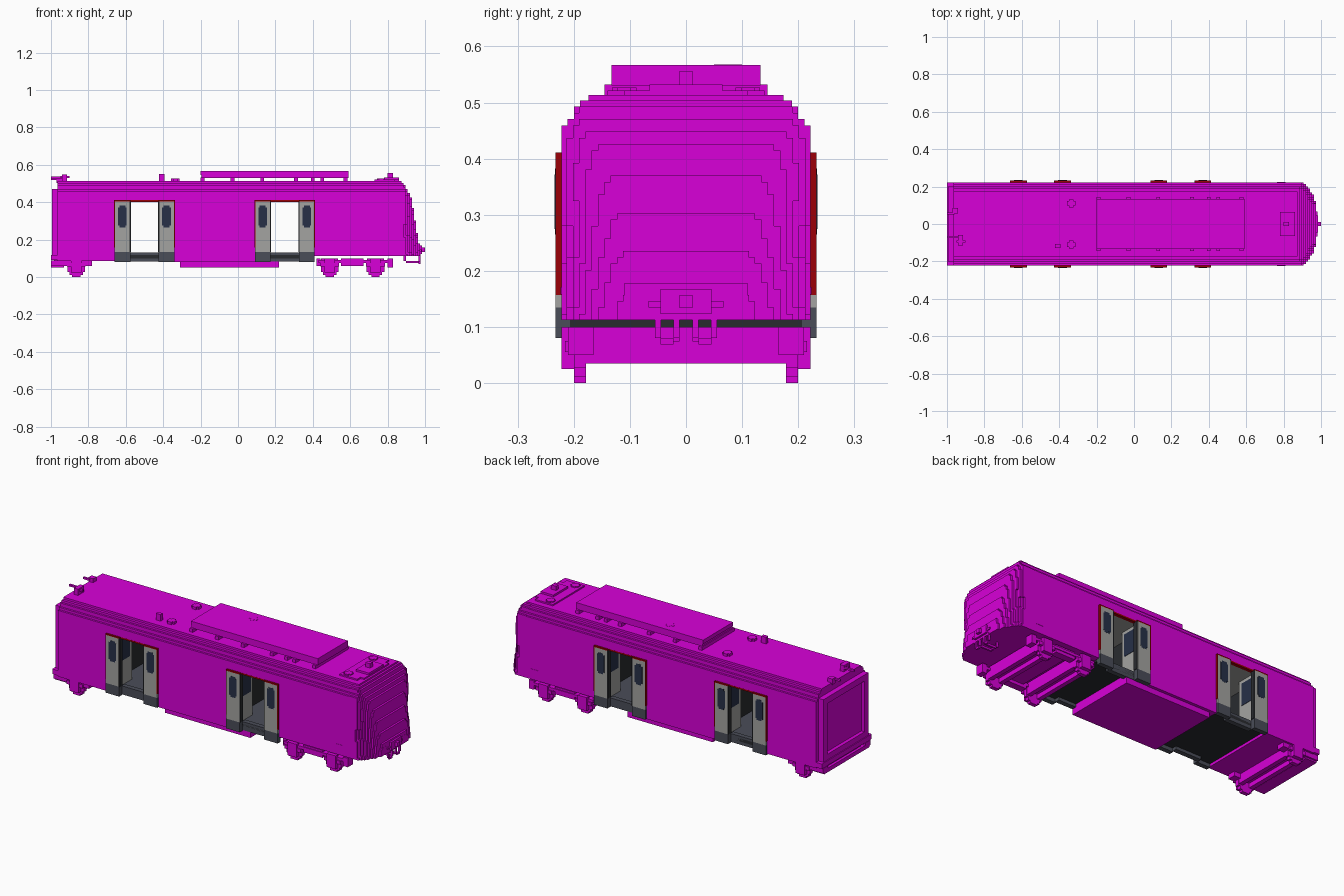
import bpy, bmesh
from mathutils import Vector

cube = bpy.data.objects.get("Cube")
if cube:
    bpy.data.objects.remove(cube, do_unlink=True)


def material(name, rgb):
    m = bpy.data.materials.new(name)
    m.use_nodes = True
    m.diffuse_color = (*rgb, 1)
    b = next(n for n in m.node_tree.nodes if n.type == 'BSDF_PRINCIPLED')
    b.inputs["Base Color"].default_value = (*rgb, 1)
    b.inputs["Roughness"].default_value = 0.8
    return m


MAGENTA = material("magenta", (0.69, 0.0, 0.69))
GREY = material("door grey", (0.37, 0.37, 0.355))
SLATE = material("slate", (0.068, 0.074, 0.098))
CHARCOAL = material("charcoal", (0.022, 0.024, 0.028))
NAVY = material("window navy", (0.02, 0.03, 0.064))
RED = material("dark red", (0.33, 0.0, 0.002))


def finish(name, bm, mat):
    bmesh.ops.recalc_face_normals(bm, faces=bm.faces)
    me = bpy.data.meshes.new(name)
    bm.to_mesh(me)
    bm.free()
    me.materials.append(mat)
    ob = bpy.data.objects.new(name, me)
    bpy.context.collection.objects.link(ob)
    return ob


def boxes(name, mat, items, mirror=False):
    """One object from boxes (x0, x1, y0, y1, z0, z1), optionally mirrored in y."""
    bm = bmesh.new()
    items = list(items)
    if mirror:
        items += [(a, b, -d, -c, e, f) for a, b, c, d, e, f in items]
    for x0, x1, y0, y1, z0, z1 in items:
        vs = bmesh.ops.create_cube(bm, size=1)["verts"]
        bmesh.ops.scale(bm, vec=(x1 - x0, y1 - y0, z1 - z0), verts=vs)
        bmesh.ops.translate(bm, vec=((x0 + x1) / 2, (y0 + y1) / 2, (z0 + z1) / 2), verts=vs)
    return finish(name, bm, mat)


def prism(bm, x0, x1, rows):
    """Extrude a stepped section, rows = (half width, z0, z1) from bottom to top."""
    right = []
    for w, z0, z1 in rows:
        if right and abs(right[-1][0] - w) < 1e-6:
            right[-1] = (w, z1)
        else:
            right += [(w, z0), (w, z1)]
    ring = right + [(-y, z) for y, z in reversed(right)]
    f = bm.faces.new([bm.verts.new((x0, y, z)) for y, z in ring])
    ext = bmesh.ops.extrude_face_region(bm, geom=[f], use_keep_orig=True)["geom"]
    bmesh.ops.translate(bm, vec=Vector((x1 - x0, 0, 0)),
                        verts=[v for v in ext if isinstance(v, bmesh.types.BMVert)])


# Roof with stepped shoulders
SECTION = [(0.222, 0.457), (0.211, 0.470), (0.200, 0.490), (0.189, 0.502), (0.174, 0.513)]
TOP = 0.513
DOORS = [(-0.66, -0.34), (0.09, 0.41)]
bm = bmesh.new()
rows, z = [], 0.41
for w, top in SECTION:
    rows.append((w, z, top))
    z = top
prism(bm, -0.965, 0.84, rows)
finish("roof", bm, MAGENTA)

# Solid body sections between the doors, and the skirt below
boxes("body_sections", MAGENTA, [
    (-0.965, -0.66, -0.222, 0.222, 0.085, 0.41),
    (-0.34, 0.09, -0.222, 0.222, 0.08, 0.41),
    (0.41, 0.84, -0.222, 0.222, 0.112, 0.41)])
boxes("underfloor_skirt", MAGENTA, [(-0.31, 0.22, -0.205, 0.205, 0.05, 0.1)])

# Stepped cab nose: slices along x that shrink in height and width
NOSE = [(0.11, 0.975), (0.21, 0.963), (0.32, 0.943), (0.43, 0.924), (0.485, 0.897), (0.52, 0.865)]
STEP = 0.0112


def nose_x(z):
    for (za, xa), (zb, xb) in zip(NOSE, NOSE[1:]):
        if z <= zb:
            return xa + (xb - xa) * (z - za) / (zb - za)
    return NOSE[-1][1]


def body_width(z):
    return next((w for w, top in SECTION if z <= top + 1e-4), 0.15)


bm = bmesh.new()
for i in range(12):
    x0 = 0.84 + i * STEP
    rows, z = [], 0.112
    while z < TOP - 0.001:
        zc, z1 = z + STEP / 2, min(z + STEP, TOP)
        room = nose_x(zc) - (x0 + STEP / 2)
        if room < 0:
            break
        flat = 0.095 + 0.26 * max(0, zc - 0.24)
        w = round((flat + (room / 4.7) ** 0.5) / STEP) * STEP
        rows.append((min(w, body_width(zc)), z, z1))
        z = z1
    if rows:
        prism(bm, x0, x0 + STEP, rows)
finish("cab_nose", bm, MAGENTA)

# Coupler with hanging hoses
boxes("coupler", MAGENTA, [
    (0.95, 0.985, -0.045, 0.045, 0.123, 0.168), (0.98, 1.0, -0.012, 0.012, 0.134, 0.157),
    (0.95, 0.98, -0.067, 0.067, 0.135, 0.146), (0.93, 0.974, -0.11, 0.11, 0.112, 0.178)])
boxes("coupler_hoses", MAGENTA, [
    (0.885, 0.897, 0.012, 0.022, 0.085, 0.115), (0.897, 0.965, 0.012, 0.022, 0.074, 0.085),
    (0.965, 0.975, 0.012, 0.022, 0.08, 0.123), (0.965, 0.975, 0.022, 0.045, 0.069, 0.08),
    (0.965, 0.975, 0.045, 0.055, 0.08, 0.123)], mirror=True)
boxes("side_plate", MAGENTA, [(0.765, 0.81, 0.221, 0.2235, 0.158, 0.171)], mirror=True)

# Rear gangway: open frame, recessed panel, end platform
boxes("gangway_frame", MAGENTA, [
    (-0.995, -0.96, 0.165, 0.2, 0.115, 0.47), (-0.995, -0.96, -0.2, -0.165, 0.115, 0.47),
    (-0.995, -0.96, -0.165, 0.165, 0.435, 0.47), (-0.995, -0.96, -0.165, 0.165, 0.115, 0.15),
    (-0.975, -0.96, -0.165, 0.165, 0.15, 0.435)])
boxes("end_platform", MAGENTA, [
    (-1.0, -0.945, -0.222, 0.222, 0.09, 0.118), (-1.0, -0.93, -0.2, 0.2, 0.052, 0.075),
    (-0.985, -0.95, -0.15, 0.15, 0.07, 0.095)])

# Vestibules and sliding doors
for tag, (a, b) in zip(("rear", "front"), DOORS):
    boxes(tag + "_vestibule_floor", CHARCOAL, [(a, b, -0.207, 0.207, 0.1, 0.118)])
    boxes(tag + "_vestibule_carpet", SLATE, [(a, b, -0.207, 0.207, 0.118, 0.122)])
    boxes(tag + "_vestibule_walls", CHARCOAL, [
        (a, a + 0.006, -0.205, 0.205, 0.12, 0.41), (b - 0.006, b, -0.205, 0.205, 0.12, 0.41)])
    boxes(tag + "_vestibule_ceiling", GREY, [(a, b, -0.205, 0.205, 0.403, 0.411)])
    boxes(tag + "_door_sill", SLATE, [(a + 0.08, b - 0.08, 0.18, 0.207, 0.083, 0.13)], True)
    # Draught screens just inside the doorway, with a window each
    boxes(tag + "_draught_screens", GREY, [
        (a + 0.058, a + 0.068, 0.095, 0.207, 0.12, 0.405),
        (b - 0.068, b - 0.058, 0.095, 0.207, 0.12, 0.405)], True)
    boxes(tag + "_screen_windows", NAVY, [
        (a + 0.056, a + 0.07, 0.115, 0.19, 0.26, 0.385),
        (b - 0.07, b - 0.056, 0.115, 0.19, 0.26, 0.385)], True)
    panels = [(a, a + 0.084), (b - 0.084, b)]
    boxes(tag + "_door_panels", GREY,
          [(p + 0.003, q - 0.003, 0.207, 0.233, 0.135, 0.405) for p, q in panels], True)
    boxes(tag + "_door_kick_plates", SLATE,
          [(p, q, 0.207, 0.233, 0.08, 0.135) for p, q in panels], True)
    boxes(tag + "_door_windows", NAVY, [
        it for p, q in panels for c in [(p + q) / 2] for it in (
            (c - 0.023, c + 0.023, 0.206, 0.234, 0.275, 0.372),
            (c - 0.016, c + 0.016, 0.2062, 0.2338, 0.265, 0.382))], True)
    boxes(tag + "_door_red_trim", RED, [
        (a - 0.002, a + 0.003, 0.207, 0.233, 0.157, 0.411),
        (b - 0.003, b + 0.002, 0.207, 0.233, 0.157, 0.411),
        (a, b, 0.204, 0.2225, 0.402, 0.411)]
        + [(p, q, 0.207, 0.233, 0.404, 0.411) for p, q in panels], True)
    boxes(tag + "_door_outer_edges", GREY, [
        (a, a + 0.003, 0.207, 0.233, 0.135, 0.157), (b - 0.003, b, 0.207, 0.233, 0.135, 0.157)], True)
    boxes(tag + "_door_seals", CHARCOAL, [
        (a + 0.081, a + 0.087, 0.207, 0.232, 0.135, 0.404),
        (b - 0.087, b - 0.081, 0.207, 0.232, 0.135, 0.404)], True)

# Wheelsets: stepped wheels, axle boxes and cross beams
for tag, c in (("rear", -0.865), ("middle", 0.49), ("front", 0.735)):
    boxes(tag + "_wheels", MAGENTA, [
        (c - 0.022, c + 0.022, 0.178, 0.2, 0.0, 0.1),
        (c - 0.036, c + 0.036, 0.178, 0.2, 0.011, 0.09),
        (c - 0.047, c + 0.047, 0.178, 0.2, 0.028, 0.072)], True)
    boxes(tag + "_axle_boxes", MAGENTA, [
        (c - 0.028, c + 0.028, 0.2, 0.222, 0.025, 0.1),
        (c - 0.05, c + 0.05, 0.2, 0.216, 0.055, 0.075)], True)
    boxes(tag + "_cross_beams", MAGENTA, [
        (c - 0.045, c - 0.02, -0.18, 0.18, 0.035, 0.1),
        (c + 0.02, c + 0.045, -0.18, 0.18, 0.035, 0.1),
        (c - 0.02, c + 0.02, -0.18, 0.18, 0.06, 0.075)])
boxes("bogie_frames", MAGENTA, [
    (0.43, 0.83, 0.165, 0.21, 0.075, 0.09), (0.55, 0.67, 0.165, 0.205, 0.058, 0.1),
    (0.80, 0.83, 0.165, 0.21, 0.05, 0.1), (0.42, 0.44, 0.165, 0.2, 0.06, 0.1),
    (-1.0, -0.78, 0.165, 0.21, 0.06, 0.088)], True)
boxes("bogie_bolster", MAGENTA, [(0.57, 0.65, -0.17, 0.17, 0.075, 0.1)])

# Roof unit standing on feet and two cross bars
boxes("roof_unit", MAGENTA, [
    (-0.195, 0.59, -0.133, 0.133, 0.53, 0.567), (-0.2, -0.19, -0.133, 0.133, 0.545, 0.567),
    (0.02, 0.07, 0.065, 0.085, 0.566, 0.568), (0.035, 0.055, 0.05, 0.1, 0.566, 0.568)])
boxes("roof_unit_feet", MAGENTA, [
    (x - 0.01, x + 0.01, 0.1, 0.145, TOP - 0.002, 0.532)
    for x in (-0.03, 0.13, 0.31, 0.4, 0.45)], True)
boxes("roof_unit_cross_bars", MAGENTA, [
    (x - 0.01, x + 0.01, -0.145, 0.145, TOP - 0.002, 0.532) for x in (-0.19, 0.575)])

# Small roof fittings
boxes("roof_vents", MAGENTA, [
    it for x in (-0.335, 0.765) for it in (
        (x - 0.022, x + 0.022, 0.098, 0.122, TOP, 0.527),
        (x - 0.012, x + 0.012, 0.088, 0.132, TOP, 0.527))], True)
boxes("roof_post", MAGENTA, [(-0.422, -0.392, -0.128, -0.108, TOP, 0.55)])
boxes("cab_roof_plate", MAGENTA, [
    (0.73, 0.84, -0.14, 0.14, TOP - 0.001, 0.521), (0.84, 0.862, -0.11, 0.11, TOP - 0.001, 0.521),
    (0.78, 0.86, -0.065, 0.065, 0.515, 0.532), (0.80, 0.83, -0.012, 0.012, 0.53, 0.556)])
boxes("rear_roof_rods", MAGENTA, [
    (-1.0, -0.93, -0.075, -0.063, 0.527, 0.537), (-0.95, -0.9, -0.1, -0.088, 0.53, 0.54),
    (-0.94, -0.915, -0.115, -0.06, TOP - 0.01, 0.548), (-1.0, -0.96, 0.05, 0.062, 0.52, 0.53),
    (-0.97, -0.94, 0.055, 0.085, TOP - 0.01, 0.535)])
